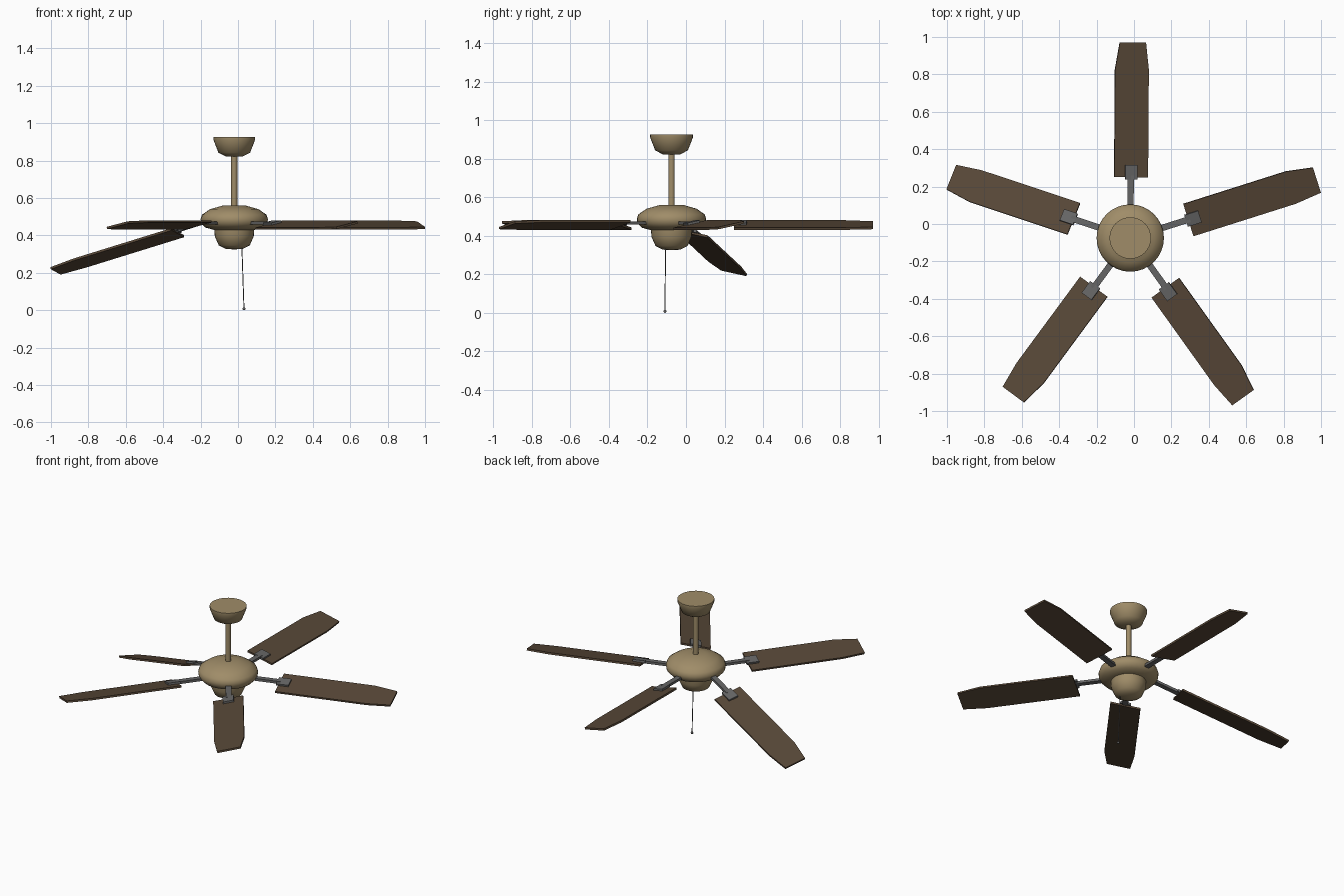
import bpy, bmesh, math
from mathutils import Matrix, Vector

if "Cube" in bpy.data.objects:
    bpy.data.objects.remove(bpy.data.objects["Cube"])

CX, CY = -0.02, -0.075      # fan axis
BLADE_Z = 0.456


def material(name, rgb):
    m = bpy.data.materials.new(name)
    m.diffuse_color = (*rgb, 1)
    m.use_nodes = True
    m.node_tree.nodes["Principled BSDF"].inputs["Base Color"].default_value = m.diffuse_color
    return m


BRASS = material("aged_brass", (0.35, 0.265, 0.14))
WOOD = material("dark_wood", (0.095, 0.063, 0.038))
STEEL = material("grey_steel", (0.13, 0.13, 0.13))


def finish(name, bm, mat, smooth=None):
    bmesh.ops.recalc_face_normals(bm, faces=bm.faces)
    me = bpy.data.meshes.new(name)
    bm.to_mesh(me)
    bm.free()
    ob = bpy.data.objects.new(name, me)
    bpy.context.collection.objects.link(ob)
    me.materials.append(mat)
    if smooth:
        bpy.ops.object.select_all(action='DESELECT')
        ob.select_set(True)
        bpy.context.view_layer.objects.active = ob
        bpy.ops.object.shade_smooth_by_angle(angle=math.radians(smooth))
    return ob


def lathe(name, profile, mat, segments=32):
    """Spin an (r, z) profile, which starts and ends on the axis."""
    bm = bmesh.new()
    vs = [bm.verts.new((CX + r, CY, z)) for r, z in profile]
    es = [bm.edges.new(p) for p in zip(vs, vs[1:])]
    bmesh.ops.spin(bm, geom=vs + es, cent=(CX, CY, 0), axis=(0, 0, 1),
                   angle=2 * math.pi, steps=segments)
    bmesh.ops.remove_doubles(bm, verts=bm.verts, dist=1e-5)
    return finish(name, bm, mat, 50)


def slab(name, outline, z0, z1, mat, matrix):
    """Extrude a flat outline between two heights and place it."""
    bm = bmesh.new()
    f = bm.faces.new([bm.verts.new((x, y, z0)) for x, y in outline])
    up = bmesh.ops.extrude_face_region(bm, geom=[f])["geom"]
    bmesh.ops.translate(bm, vec=(0, 0, z1 - z0),
                        verts=[g for g in up if isinstance(g, bmesh.types.BMVert)])
    bm.transform(matrix)
    return finish(name, bm, mat)


def rect(x0, x1, half):
    return [(x0, -half), (x1, -half), (x1, half), (x0, half)]


# Ceiling canopy, rod, motor housing and lower bowl
lathe("ceiling_canopy", [(0, .925), (.111, .925), (.111, .91), (.085, .843),
                         (.045, .822), (0, .82)], BRASS)
lathe("down_rod", [(0, .83), (.0165, .83), (.0165, .54), (0, .54)], BRASS, 16)
lathe("motor_housing", [(0, .56), (.06, .56), (.13, .54), (.172, .511), (.18, .488),
                        (.177, .465), (.155, .442), (.11, .43), (0, .43)], BRASS)
lathe("lower_bowl", [(0, .435), (.107, .435), (.104, .395), (.083, .347),
                     (.045, .328), (0, .325)], BRASS)

# Five pitched blades with brackets; the left one droops from the housing edge
BLADE = [(.325, -.094), (.9, -.094), (1.045, -.078), (1.045, .065), (.9, .09), (.325, .09)]
PIVOT = 0.18
for i in range(5):
    droop = math.radians(16.4) if i == 2 else 0
    m = (Matrix.Translation((CX, CY, BLADE_Z))
         @ Matrix.Rotation(math.radians(17.6 + 72 * i), 4, 'Z')
         @ Matrix.Translation((PIVOT, 0, 0))
         @ Matrix.Rotation(droop, 4, 'Y')
         @ Matrix.Translation((-PIVOT, 0, 0)))
    pitched = m @ Matrix.Rotation(math.radians(12), 4, 'X')
    n = i + 1
    slab(f"blade_{n}", BLADE, -.006, .006, WOOD, pitched)
    slab(f"blade_plate_{n}", rect(.312, .39, .033), .004, .018, STEEL, pitched)
    slab(f"blade_arm_{n}", rect(.13, .335, .017), .002, .018, STEEL, m)

# Pull chain with a small end knob
top, end = Vector((.02, -.106, .36)), Vector((.032, -.109, .008))
d = end - top
bm = bmesh.new()
bmesh.ops.create_cone(bm, cap_ends=True, segments=8, radius1=.0025, radius2=.0025,
                      depth=d.length,
                      matrix=Matrix.Translation((top + end) / 2)
                      @ d.to_track_quat('Z', 'Y').to_matrix().to_4x4())
finish("pull_chain", bm, STEEL, 50)
bm = bmesh.new()
bmesh.ops.create_uvsphere(bm, u_segments=12, v_segments=8, radius=.008,
                          matrix=Matrix.Translation(end))
finish("chain_knob", bm, STEEL, 50)
